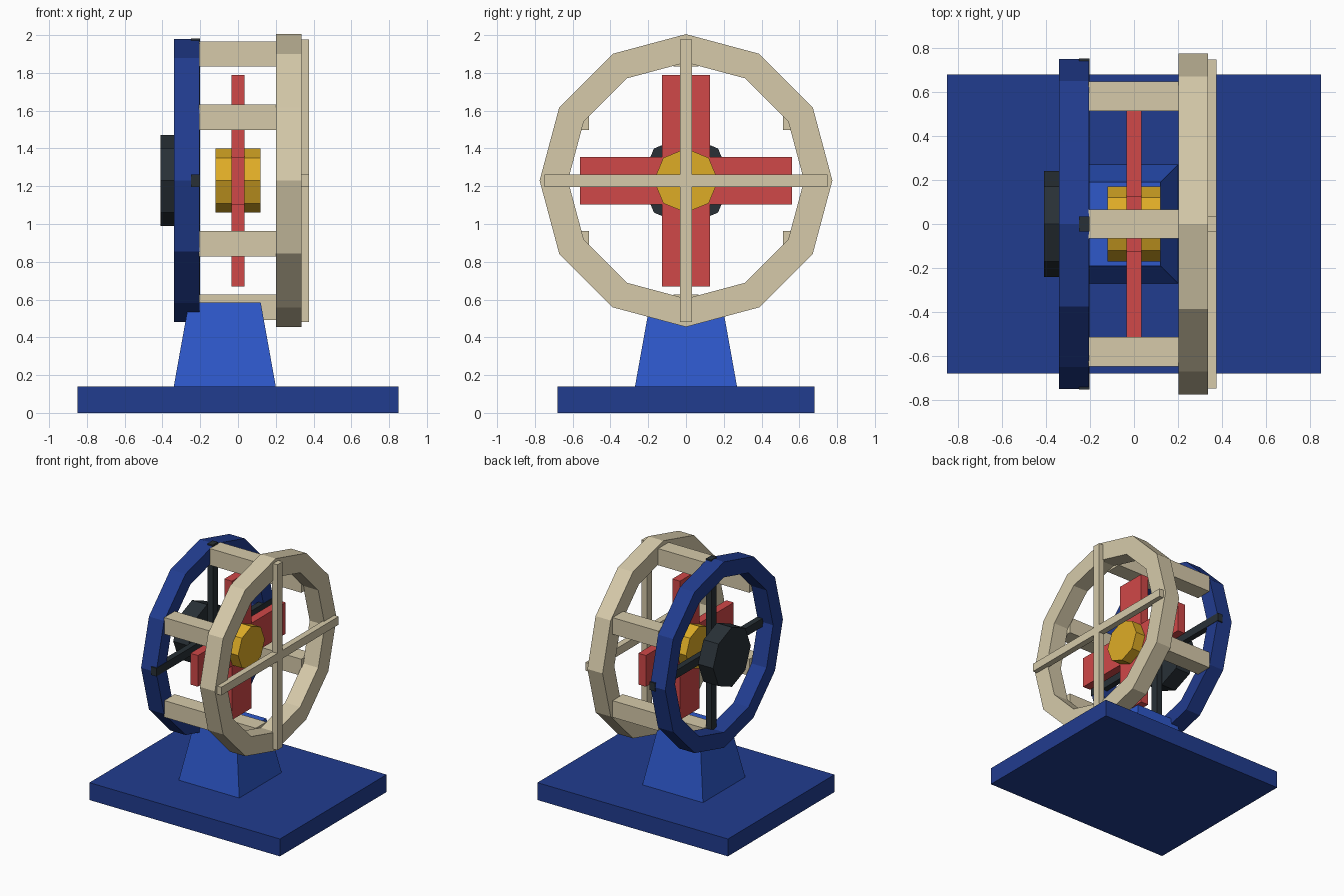
import bpy
import bmesh
from math import sin, cos, pi

if "Cube" in bpy.data.objects:
    bpy.data.objects.remove(bpy.data.objects["Cube"], do_unlink=True)

HUB_Z = 1.23


def material(name, rgb):
    linear = [((c / 255 + 0.055) / 1.055) ** 2.4 for c in rgb] + [1]
    mat = bpy.data.materials.new(name)
    mat.use_nodes = True
    mat.diffuse_color = linear
    mat.node_tree.nodes["Principled BSDF"].inputs["Base Color"].default_value = linear
    return mat


navy = material("navy blue", (33, 60, 143))
blue = material("bright blue", (46, 88, 202))
cream = material("cream", (214, 202, 170))
red = material("red", (208, 72, 72))
yellow = material("golden yellow", (222, 172, 38))
charcoal = material("charcoal", (40, 48, 54))


def finish(name, bm, mat):
    bmesh.ops.recalc_face_normals(bm, faces=bm.faces)
    mesh = bpy.data.meshes.new(name)
    bm.to_mesh(mesh)
    bm.free()
    mesh.materials.append(mat)
    obj = bpy.data.objects.new(name, mesh)
    bpy.context.collection.objects.link(obj)
    return obj


def box(name, low, high, mat, taper=0):
    """Box between two corners; taper pulls the top edges inwards."""
    bm = bmesh.new()
    bmesh.ops.create_cube(bm, size=1)
    for v in bm.verts:
        inset = taper if v.co.z > 0 else 0
        for i in range(3):
            shift = inset if i < 2 else 0
            v.co[i] = high[i] - shift if v.co[i] > 0 else low[i] + shift
    return finish(name, bm, mat)


def circle(bm, x, radius, sides):
    return [bm.verts.new((x, radius * sin(2 * pi * i / sides),
                          HUB_Z + radius * cos(2 * pi * i / sides)))
            for i in range(sides)]


def bridge(bm, a, b):
    for i in range(len(a)):
        j = (i + 1) % len(a)
        bm.faces.new((a[i], a[j], b[j], b[i]))


def drum(name, x0, x1, radius, mat, sides=8):
    """Solid prism along x."""
    bm = bmesh.new()
    a, b = circle(bm, x0, radius, sides), circle(bm, x1, radius, sides)
    bridge(bm, a, b)
    bm.faces.new(a)
    bm.faces.new(b)
    return finish(name, bm, mat)


def ring(name, x0, x1, outer, inner, mat, sides=12):
    """Faceted hoop of rectangular section around x."""
    bm = bmesh.new()
    loops = [circle(bm, x, r, sides)
             for x, r in ((x0, outer), (x1, outer), (x1, inner), (x0, inner))]
    for i in range(4):
        bridge(bm, loops[i], loops[(i + 1) % 4])
    return finish(name, bm, mat)


def cross(name, x0, x1, reach, half, mat):
    """Upright and level bars crossing at the hub."""
    for label, dy, dz in (("upright", half, reach), ("level", reach, half)):
        box(f"{name}_{label}", (x0, -dy, HUB_Z - dz), (x1, dy, HUB_Z + dz), mat)


# Stand
box("base_plate", (-0.85, -0.68, 0), (0.85, 0.68, 0.14), navy)
box("pedestal", (-0.34, -0.27, 0.14), (0.2, 0.27, 0.585), blue, taper=0.08)

# Cage: two hoops joined by six spacer blocks
ring("rear_ring", -0.34, -0.205, 0.75, 0.625, navy)
ring("front_ring", 0.202, 0.337, 0.775, 0.625, cream)
for k in range(6):
    y, z = 0.67 * sin(k * pi / 3), HUB_Z + 0.67 * cos(k * pi / 3)
    box(f"spacer_{k + 1}", (-0.206, y - 0.067, z - 0.067),
        (0.206, y + 0.067, z + 0.067), cream)

# Guard bars and motor
cross("front_guard", 0.325, 0.375, 0.748, 0.033, cream)
cross("rear_guard", -0.25, -0.202, 0.752, 0.033, charcoal)
drum("motor", -0.41, -0.275, 0.24, charcoal)

# Fan
cross("fan_blade", -0.034, 0.034, 0.56, 0.126, red)
drum("fan_hub", -0.12, 0.12, 0.17, yellow)
